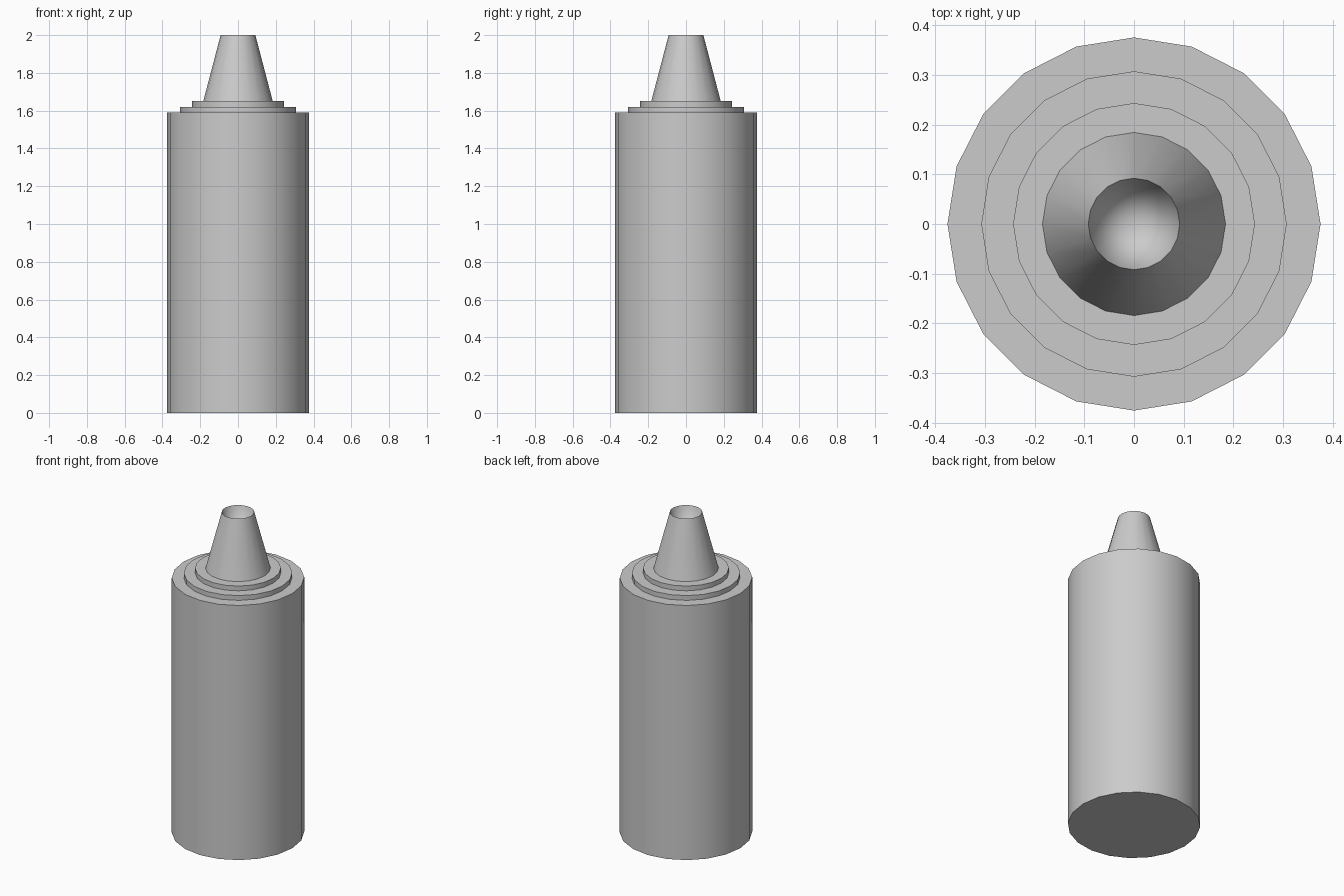
import bpy, bmesh
from math import sin, cos, tau, radians

if "Cube" in bpy.data.objects:
    bpy.data.objects.remove(bpy.data.objects["Cube"])

SIDES = 20


def lathe(name, profile, smooth_angle):
    """Revolve (radius, z) points around z; radius 0 becomes a single pole."""
    bm = bmesh.new()
    rings = []
    for r, z in profile:
        if r == 0:
            rings.append([bm.verts.new((0, 0, z))] * SIDES)
        else:
            rings.append([bm.verts.new((r * cos(tau * i / SIDES), r * sin(tau * i / SIDES), z))
                          for i in range(SIDES)])
    for low, high in zip(rings, rings[1:]):
        for i in range(SIDES):
            j = (i + 1) % SIDES
            corners = list(dict.fromkeys((low[i], low[j], high[j], high[i])))
            bm.faces.new(corners)
    bmesh.ops.recalc_face_normals(bm, faces=bm.faces)
    mesh = bpy.data.meshes.new(name)
    bm.to_mesh(mesh)
    bm.free()
    obj = bpy.data.objects.new(name, mesh)
    bpy.context.collection.objects.link(obj)
    bpy.ops.object.select_all(action='DESELECT')
    obj.select_set(True)
    bpy.context.view_layer.objects.active = obj
    bpy.ops.object.shade_smooth_by_angle(angle=radians(smooth_angle))
    return obj


# Bottle body with two stepped collars on the shoulder
lathe("bottle_body", [(0, 0), (0.375, 0), (0.375, 1.59), (0.307, 1.59), (0.307, 1.62),
                      (0.243, 1.62), (0.243, 1.65), (0, 1.65)], 40)

# Tapered nozzle with a hollow tip narrowing to a point inside
lathe("nozzle", [(0, 1.65), (0.184, 1.65), (0.092, 2.0), (0, 1.7)], 40)
